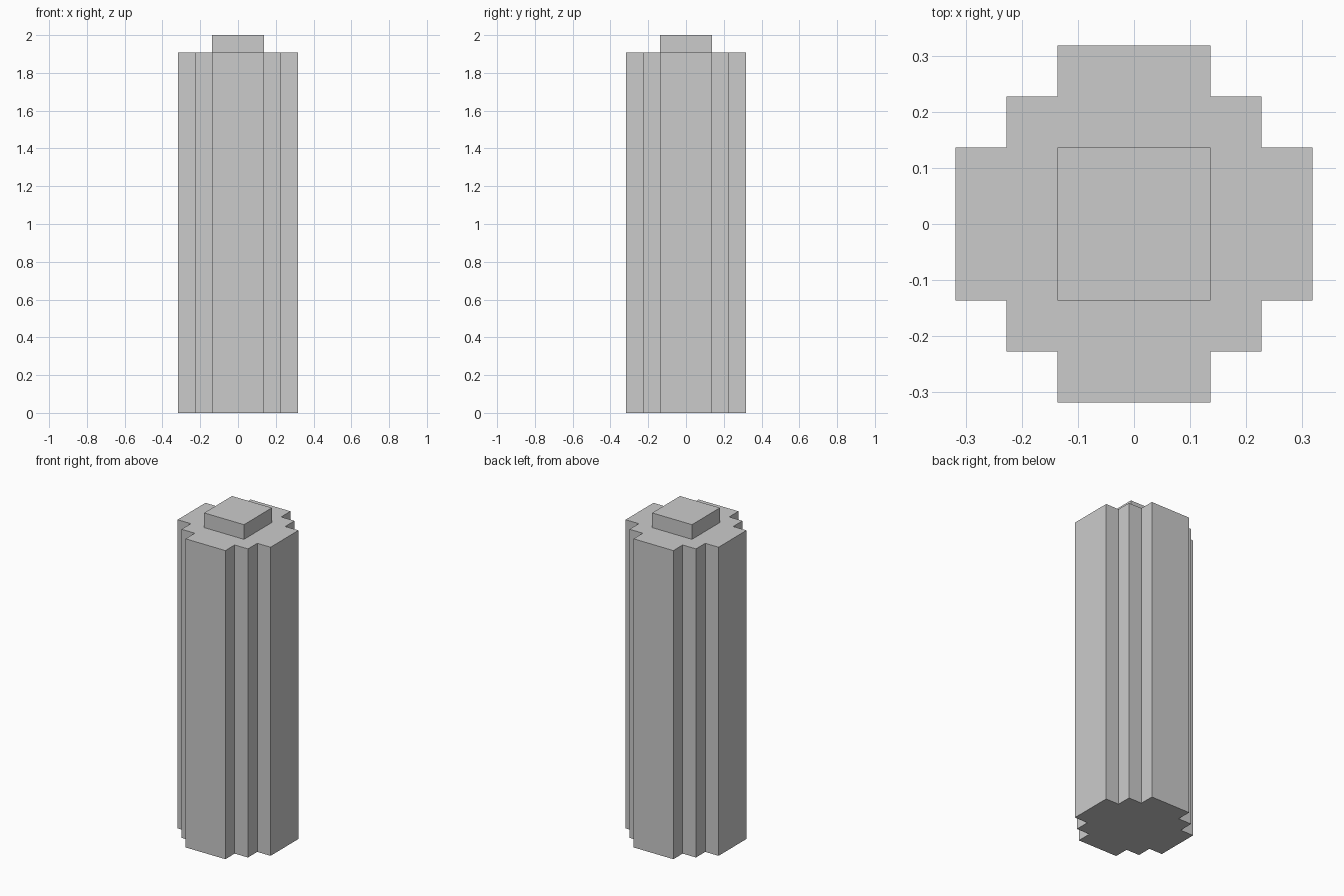
import bpy
import bmesh

# Remove the default cube
cube = bpy.data.objects.get("Cube")
if cube:
    bpy.data.objects.remove(cube, do_unlink=True)

UNIT = 2 / 22                      # one block step
INNER, MIDDLE, OUTER = 1.5 * UNIT, 2.5 * UNIT, 3.5 * UNIT
SHOULDER = 21 * UNIT

# Plain grey material
grey = bpy.data.materials.new("plain_grey")
grey.use_nodes = True
colour = (0.6, 0.6, 0.6, 1)
grey.diffuse_color = colour
grey.node_tree.nodes["Principled BSDF"].inputs["Base Color"].default_value = colour


def prism(name, outline, bottom, top):
    """Extrude a flat outline straight up."""
    bm = bmesh.new()
    base = bm.faces.new([bm.verts.new((x, y, bottom)) for x, y in outline])
    result = bmesh.ops.extrude_face_region(bm, geom=[base], use_keep_orig=True)
    raised = [v for v in result["geom"] if isinstance(v, bmesh.types.BMVert)]
    bmesh.ops.translate(bm, verts=raised, vec=(0, 0, top - bottom))
    bmesh.ops.recalc_face_normals(bm, faces=bm.faces)
    mesh = bpy.data.meshes.new(name)
    bm.to_mesh(mesh)
    bm.free()
    mesh.materials.append(grey)
    obj = bpy.data.objects.new(name, mesh)
    bpy.context.collection.objects.link(obj)
    return obj


def quarter_turns(corner):
    """Repeat one corner's points around all four corners."""
    points = []
    for _ in range(4):
        points += corner
        corner = [(-y, x) for x, y in corner]
    return points


# Tall body with stepped corners
stepped_corner = [(OUTER, INNER), (MIDDLE, INNER), (MIDDLE, MIDDLE),
                  (INNER, MIDDLE), (INNER, OUTER)]
prism("body", quarter_turns(stepped_corner), 0, SHOULDER)

# Square cap on top
prism("cap", quarter_turns([(INNER, INNER)]), SHOULDER, 2)
